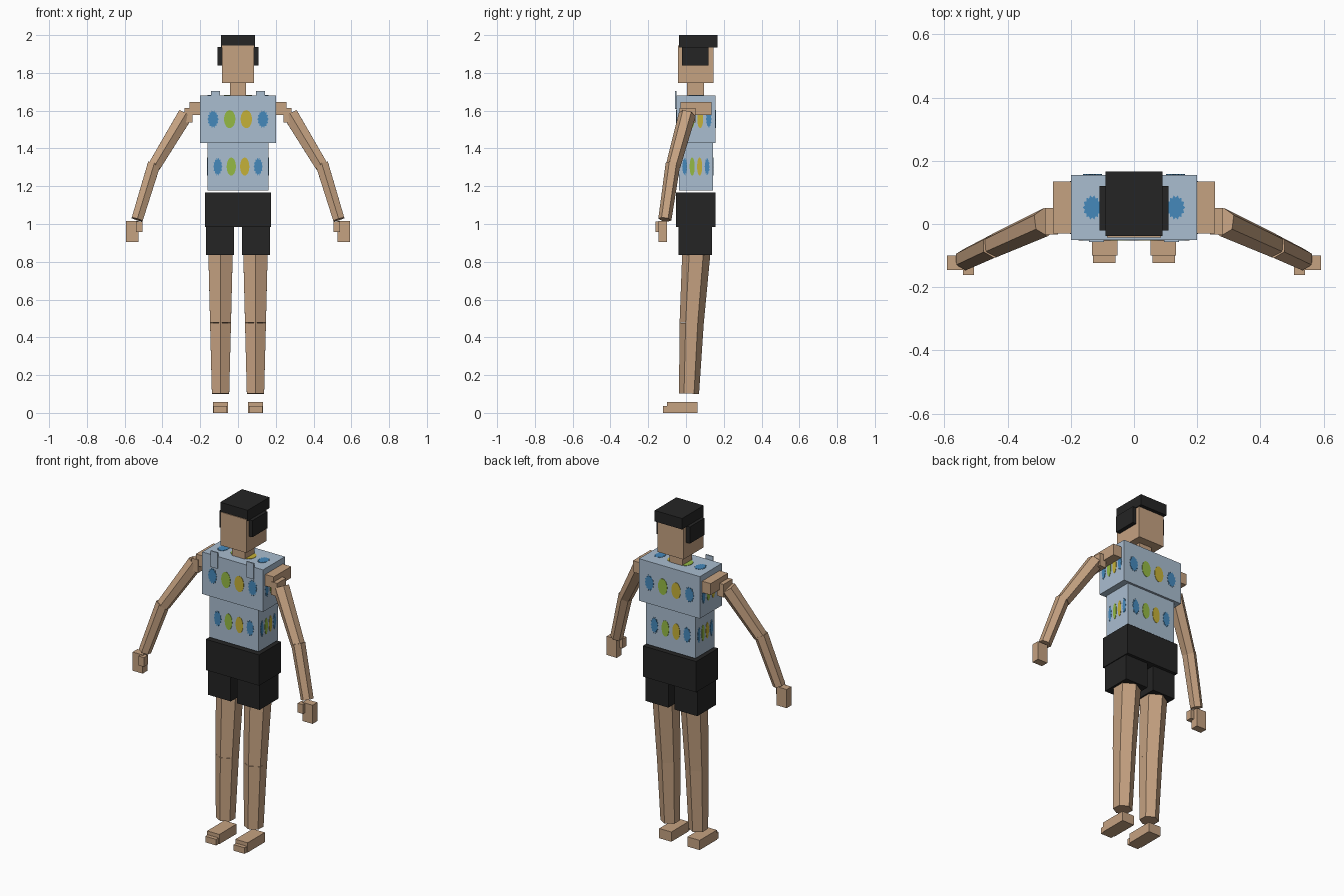
import bpy, bmesh, math
from mathutils import Vector

old = bpy.data.objects.get("Cube")
if old:
    bpy.data.objects.remove(old, do_unlink=True)


def material(name, r, g, b):
    m = bpy.data.materials.new(name)
    m.use_nodes = True
    m.diffuse_color = (r, g, b, 1)
    bsdf = m.node_tree.nodes["Principled BSDF"]
    bsdf.inputs["Base Color"].default_value = (r, g, b, 1)
    bsdf.inputs["Roughness"].default_value = 0.8
    return m


SKIN = material("skin tan", 0.56, 0.36, 0.22)
SHIRT = material("shirt pale blue", 0.40, 0.51, 0.63)
BLACK = material("near black", 0.018, 0.018, 0.018)
BLUE = material("spot blue", 0.06, 0.25, 0.50)
GREEN = material("spot green", 0.30, 0.49, 0.06)
YELLOW = material("spot yellow", 0.56, 0.44, 0.04)


def finish(name, bm, mat):
    bmesh.ops.recalc_face_normals(bm, faces=bm.faces)
    mesh = bpy.data.meshes.new(name)
    bm.to_mesh(mesh)
    bm.free()
    mesh.materials.append(mat)
    obj = bpy.data.objects.new(name, mesh)
    bpy.context.collection.objects.link(obj)
    return obj


def box(name, mat, xs, ys, zs):
    """Box from its extents on each axis."""
    bm = bmesh.new()
    bmesh.ops.create_cube(bm, size=1)
    for v in bm.verts:
        v.co = [(a + b) / 2 + c * (b - a) for (a, b), c in zip((xs, ys, zs), v.co)]
    return finish(name, bm, mat)


def limb(name, start, end, r0, r1):
    """Tapered six-sided prism with one ridge facing the front."""
    start, end = Vector(start), Vector(end)
    axis = (end - start).normalized()
    front = Vector((0, -1, 0))
    u = (front - axis * front.dot(axis)).normalized()
    v = axis.cross(u)
    bm = bmesh.new()
    rings = []
    for centre, r in ((start, r0), (end, r1)):
        rings.append([bm.verts.new(centre + r * (u * math.cos(a) + v * math.sin(a)))
                      for a in (math.radians(60 * i) for i in range(6))])
    for i in range(6):
        j = (i + 1) % 6
        bm.faces.new((rings[0][i], rings[0][j], rings[1][j], rings[1][i]))
    for ring in rings:
        bm.faces.new(ring)
    return finish(name, bm, SKIN)


def spot(name, mat, centre, right, up, rx, ry, jag):
    """Thin oval plate on a face; jag pulls in every other rim point."""
    centre, right, up = Vector(centre), Vector(right), Vector(up)
    normal = right.cross(up)
    bm = bmesh.new()
    n = 28
    rim = []
    for i in range(n):
        a = 2 * math.pi * i / n
        k = 1 - jag * (i % 2)
        rim.append(bm.verts.new(centre + right * (rx * k * math.cos(a))
                                + up * (ry * k * math.sin(a)) - normal * 0.001))
    face = bm.faces.new(rim)
    top = bmesh.ops.extrude_face_region(bm, geom=[face])["geom"]
    bmesh.ops.translate(bm, vec=normal * 0.003,
                        verts=[g for g in top if isinstance(g, bmesh.types.BMVert)])
    return finish(name, bm, mat)


def spot_row(name, centre, right, up, half_width, half_height):
    """Four spots across a face: blue, green, yellow, blue."""
    centre, right = Vector(centre), Vector(right)
    row = ((-0.66, BLUE), (-0.22, GREEN), (0.22, YELLOW), (0.66, BLUE))
    for i, (t, mat) in enumerate(row):
        jag = 0.2 if mat is BLUE else 0.0
        spot(f"{name}_spot_{i + 1}", mat, centre + right * (t * half_width), right, up,
             0.15 * half_width, 0.38 * half_height, jag)


# Head and hair
box("neck", SKIN, (-0.042, 0.042), (0.005, 0.095), (1.68, 1.75))
box("head", SKIN, (-0.085, 0.085), (-0.042, 0.145), (1.747, 1.945))
box("hair_top", BLACK, (-0.09, 0.09), (-0.038, 0.166), (1.935, 2.0))

# Torso and shorts
MID = 0.0525
torso = {"chest": (0.2, 0.103, 1.43, 1.68), "waist": (0.162, 0.09, 1.178, 1.43)}
for name, (w, d, z0, z1) in torso.items():
    box(name, SHIRT, (-w, w), (MID - d, MID + d), (z0, z1))
    zc, hh = (z0 + z1) / 2, (z1 - z0) / 2
    Z = (0, 0, 1)
    spot_row(name + "_front", (0, MID - d, zc), (1, 0, 0), Z, w, hh)
    spot_row(name + "_back", (0, MID + d, zc), (-1, 0, 0), Z, w, hh)
    spot_row(name + "_left", (w, MID, zc), (0, 1, 0), Z, d, hh)
    spot_row(name + "_right", (-w, MID, zc), (0, -1, 0), Z, d, hh)
spot_row("chest_top", (0, MID, 1.68), (1, 0, 0), (0, 1, 0), 0.2, 0.103)
box("shorts_hips", BLACK, (-0.175, 0.175), (-0.052, 0.155), (0.985, 1.168))

# Paired parts
for side, s in (("left", 1), ("right", -1)):

    def pair_box(name, mat, xs, ys, zs):
        box(f"{side}_{name}", mat, sorted(s * x for x in xs), ys, zs)

    def pair_limb(name, a, b, r0, r1):
        limb(f"{side}_{name}", (s * a[0], a[1], a[2]), (s * b[0], b[1], b[2]), r0, r1)

    pair_box("hair_side", BLACK, (0.08, 0.109), (-0.02, 0.12), (1.838, 1.937))
    pair_box("strap", SHIRT, (0.095, 0.142), (-0.057, -0.049), (1.61, 1.705))

    # Arm
    pair_box("shoulder", SKIN, (0.195, 0.256), (-0.03, 0.134), (1.577, 1.645))
    pair_box("shoulder_joint", SKIN, (0.24, 0.282), (-0.034, 0.05), (1.537, 1.615))
    pair_limb("upper_arm", (0.279, 0.006, 1.578), (0.442, -0.068, 1.308), 0.046, 0.039)
    pair_limb("forearm", (0.444, -0.069, 1.318), (0.534, -0.112, 1.024), 0.039, 0.035)
    pair_box("hand", SKIN, (0.526, 0.592), (-0.145, -0.1), (0.905, 1.016))
    pair_box("thumb", SKIN, (0.506, 0.541), (-0.162, -0.125), (0.957, 1.012))

    # Leg
    pair_box("shorts_leg", BLACK, (0.02, 0.17), (-0.04, 0.137), (0.835, 0.99))
    pair_limb("thigh", (0.0925, 0.06, 0.93), (0.0925, 0.03, 0.475), 0.077, 0.064)
    pair_limb("shin", (0.0925, 0.03, 0.475), (0.0925, 0.016, 0.102), 0.064, 0.053)
    pair_box("foot", SKIN, (0.053, 0.133), (-0.1, 0.062), (0, 0.058))
    pair_box("toes", SKIN, (0.058, 0.129), (-0.123, -0.095), (0, 0.036))
